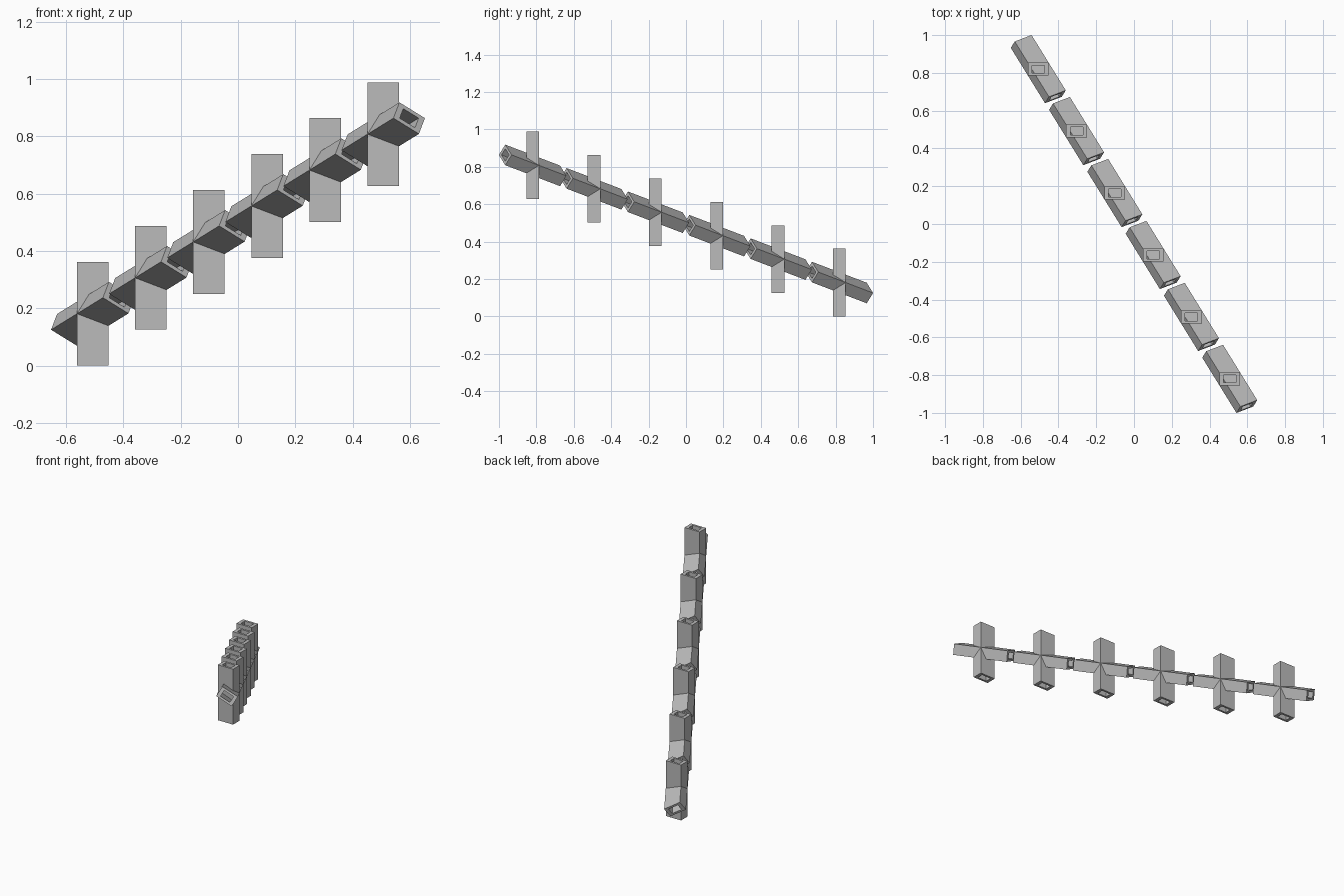
import bpy
import bmesh
from mathutils import Matrix, Vector

cube = bpy.data.objects.get("Cube")
if cube:
    bpy.data.objects.remove(cube, do_unlink=True)

# Golden-ratio proportions shared by every tube
PHI = (1 + 5 ** 0.5) / 2
WIDTH, LENGTH, STEP, COUNT = 0.11, 0.362, 0.4054, 6
DEPTH = WIDTH / PHI
HOLE = 0.6

grey = bpy.data.materials.new("plain_grey")
grey.use_nodes = True
colour = (0.5, 0.5, 0.5, 1)
grey.diffuse_color = colour
grey.node_tree.nodes["Principled BSDF"].inputs["Base Color"].default_value = colour


def tube_mesh():
    """Open rectangular tube with thick walls, along local z."""
    bm = bmesh.new()

    def ring(scale, z):
        corners = ((-1, -1), (1, -1), (1, 1), (-1, 1))
        return [bm.verts.new((x * WIDTH / 2 * scale, y * DEPTH / 2 * scale, z))
                for x, y in corners]

    half = LENGTH / 2
    rings = [ring(1, -half), ring(1, half), ring(HOLE, half), ring(HOLE, -half)]
    for a, b in zip(rings, rings[1:] + rings[:1]):
        for i in range(4):
            j = (i + 1) % 4
            bm.faces.new((a[i], a[j], b[j], b[i]))
    bmesh.ops.recalc_face_normals(bm, faces=bm.faces)
    mesh = bpy.data.meshes.new("rectangular_tube")
    bm.to_mesh(mesh)
    bm.free()
    mesh.materials.append(grey)
    return mesh


def place(name, mesh, matrix):
    obj = bpy.data.objects.new(name, mesh)
    bpy.context.collection.objects.link(obj)
    obj.matrix_world = matrix


# Tilted frame of the rails: width, depth and length axes
a, b, c = PHI / 2, 1 / (2 * PHI), 0.5
across, up, along = Vector((a, b, -c)), Vector((b, c, a)), Vector((c, -a, b))
tilt = Matrix((across, up, along)).transposed().to_4x4()

# Row of crossed tubes climbing along the rail direction
mesh = tube_mesh()
middle = Vector((0, 0, LENGTH / 2 + (COUNT - 1) / 2 * STEP * along.z))
for i in range(COUNT):
    centre = Matrix.Translation(middle + along * STEP * (i - (COUNT - 1) / 2))
    place(f"upright_tube_{i + 1}", mesh, centre)
    place(f"tilted_tube_{i + 1}", mesh, centre @ tilt)
